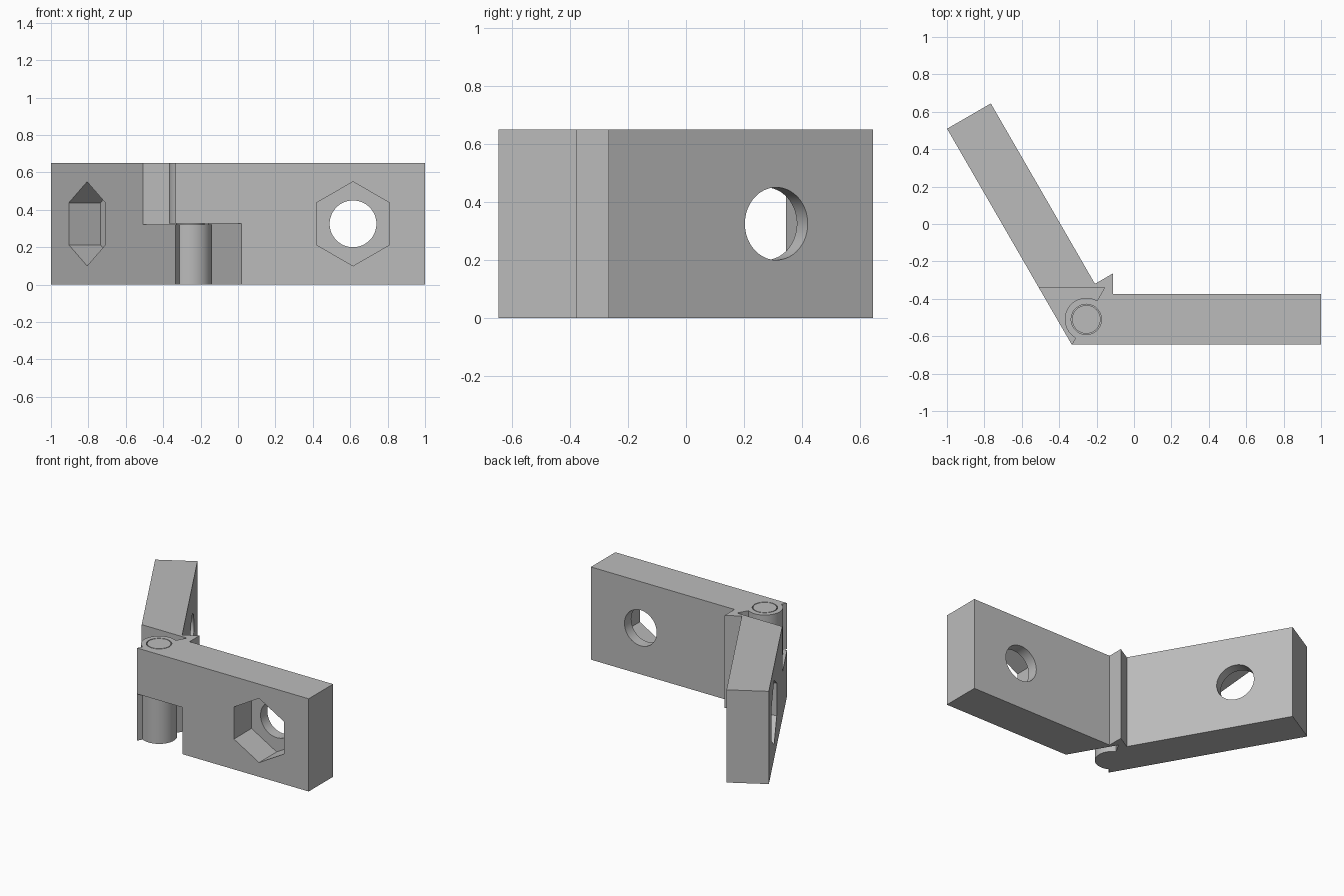
import bpy, bmesh, math
from mathutils import Matrix, Vector

if "Cube" in bpy.data.objects:
    bpy.data.objects.remove(bpy.data.objects["Cube"])

LENGTH, HALF_T, HALF_H = 1.255, 0.135, 0.325   # leaf reach, half thickness, half height
KNUCKLE_R, PIN_R, GAP = 0.115, 0.076, 0.003
HOLE_X = 0.87
BISECTOR = Vector((0.5, math.sqrt(0.75), 0))
PIVOT = Vector((-0.255, -0.51, HALF_H))

grey = bpy.data.materials.new("plain grey")
grey.use_nodes = True
colour = (0.5, 0.5, 0.5, 1)
grey.diffuse_color = colour
grey.node_tree.nodes["Principled BSDF"].inputs["Base Color"].default_value = colour


def prism(name, points, z0, z1):
    """Extrude a flat outline between two heights."""
    bm = bmesh.new()
    face = bm.faces.new([bm.verts.new((x, y, z0)) for x, y in points])
    ext = bmesh.ops.extrude_face_region(bm, geom=[face])
    verts = [g for g in ext["geom"] if isinstance(g, bmesh.types.BMVert)]
    bmesh.ops.translate(bm, verts=verts, vec=(0, 0, z1 - z0))
    bmesh.ops.recalc_face_normals(bm, faces=bm.faces)
    mesh = bpy.data.meshes.new(name)
    bm.to_mesh(mesh)
    bm.free()
    mesh.materials.append(grey)
    obj = bpy.data.objects.new(name, mesh)
    bpy.context.collection.objects.link(obj)
    return obj


def ring(radius, sides, start=0.0):
    return [(radius * math.cos(start + math.tau * i / sides),
             radius * math.sin(start + math.tau * i / sides)) for i in range(sides)]


def combine(target, tool, operation):
    """Apply a boolean and discard the tool."""
    bpy.context.view_layer.objects.active = target
    mod = target.modifiers.new("combine", "BOOLEAN")
    mod.operation, mod.solver, mod.object = operation, "EXACT", tool
    bpy.ops.object.modifier_apply(modifier=mod.name)
    bpy.data.objects.remove(tool)


def smooth(obj):
    bpy.ops.object.select_all(action="DESELECT")
    obj.select_set(True)
    bpy.context.view_layer.objects.active = obj
    bpy.ops.object.shade_smooth_by_angle(angle=math.radians(25))


def leaf(name, has_bore):
    # Plate mitred along the bisector, with half of the angle stop
    corner = -BISECTOR * HALF_T / BISECTOR.y
    tip = BISECTOR * 0.283
    plate = prism(name, [(corner.x, corner.y), (LENGTH, -HALF_T), (LENGTH, HALF_T),
                         (tip.x, HALF_T), (tip.x, tip.y)], -HALF_H, HALF_H)
    # Clearance for the other leaf's knuckle
    clearance = prism("clearance", [(-1, -1), (0.17, -1), (0.17, 1), (-1, 1)], -1, GAP)
    clearance.data.transform(Matrix.Rotation(math.radians(30), 4, "Z"))
    combine(plate, clearance, "DIFFERENCE")
    # Knuckle barrel
    combine(plate, prism("barrel", ring(KNUCKLE_R, 64), GAP, HALF_H), "UNION")
    if has_bore:
        combine(plate, prism("bore", ring(PIN_R + 0.005, 64), -0.1, 1), "DIFFERENCE")
    # Bolt hole and hexagonal nut pocket on the outer face
    place = Matrix.Translation((HOLE_X, 0, 0)) @ Matrix.Rotation(math.pi / 2, 4, "X")
    for outline, inner in ((ring(0.125, 64), -1), (ring(0.225, 6, math.pi / 2), -0.06)):
        cutter = prism("pocket", outline, inner, 1)
        cutter.data.transform(place)
        combine(plate, cutter, "DIFFERENCE")
    return plate


# Two matching leaves, the second flipped about the bisector
right_leaf = leaf("fixed_leaf", True)
right_leaf.data.transform(Matrix.Translation(PIVOT))
left_leaf = leaf("swinging_leaf", False)
left_leaf.data.transform(Matrix.Translation(PIVOT) @ Matrix.Rotation(math.pi, 4, BISECTOR))

# Hinge pin rising from the lower barrel through the upper one
pin = prism("hinge_pin", ring(PIN_R, 64), -0.02, HALF_H)
pin.data.transform(Matrix.Translation(PIVOT))

for part in (right_leaf, left_leaf, pin):
    smooth(part)
